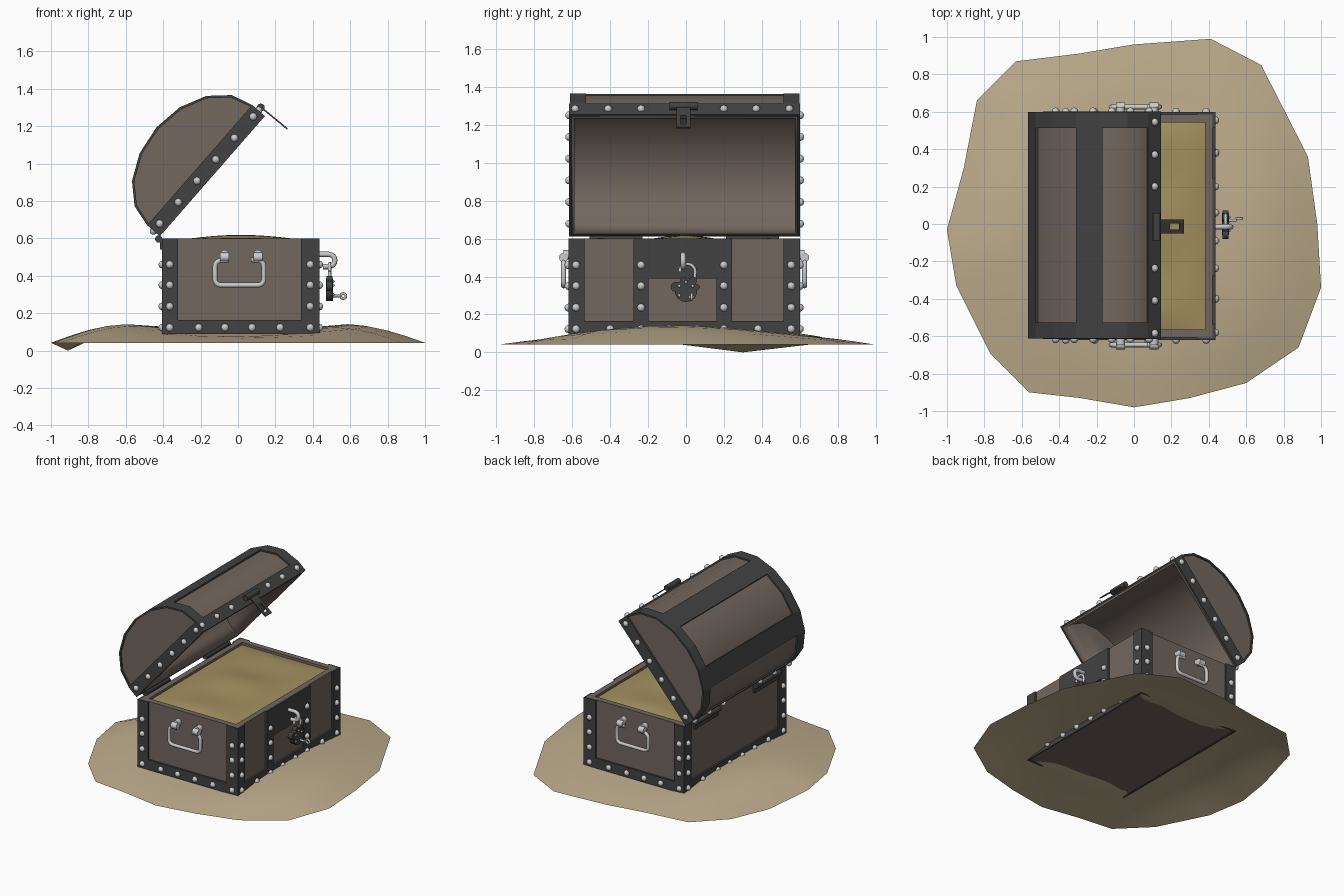
import bpy, bmesh
from math import sin, cos, pi, atan2, radians
from mathutils import Matrix, Vector

if "Cube" in bpy.data.objects:
    bpy.data.objects.remove(bpy.data.objects["Cube"])


def material(name, rgb):
    m = bpy.data.materials.new(name)
    m.diffuse_color = (*rgb, 1)
    m.use_nodes = True
    m.node_tree.nodes["Principled BSDF"].inputs["Base Color"].default_value = m.diffuse_color
    return m


WOOD = material("wood", (0.17, 0.135, 0.115))
IRON = material("iron", (0.055, 0.055, 0.055))
SAND = material("sand", (0.50, 0.41, 0.26))
GOLD = material("gold", (0.36, 0.28, 0.115))


def finish(bm, name, mat=None, smooth=None):
    bmesh.ops.recalc_face_normals(bm, faces=bm.faces)
    me = bpy.data.meshes.new(name)
    bm.to_mesh(me)
    bm.free()
    ob = bpy.data.objects.new(name, me)
    bpy.context.collection.objects.link(ob)
    if mat:
        me.materials.append(mat)
    if smooth:
        bpy.ops.object.select_all(action='DESELECT')
        ob.select_set(True)
        bpy.context.view_layer.objects.active = ob
        bpy.ops.object.shade_smooth_by_angle(angle=radians(smooth))
    return ob


def boxes(name, spans, mat=None):
    bm = bmesh.new()
    for x0, x1, y0, y1, z0, z1 in spans:
        bmesh.ops.create_cube(bm, size=1, matrix=Matrix.Translation(((x0+x1)/2, (y0+y1)/2, (z0+z1)/2))
                              @ Matrix.Diagonal((x1-x0, y1-y0, z1-z0, 1)))
    return finish(bm, name, mat)


def prism(bm, pts, y0, y1):
    a = [bm.verts.new((x, y0, z)) for x, z in pts]
    b = [bm.verts.new((x, y1, z)) for x, z in pts]
    n = len(pts)
    sides = [bm.faces.new((a[i], a[(i+1) % n], b[(i+1) % n], b[i])) for i in range(n)]
    bm.faces.new(a)
    bm.faces.new(b[::-1])
    return sides


def balls(name, places, r=0.021):
    bm = bmesh.new()
    for p in places:
        bmesh.ops.create_uvsphere(bm, u_segments=10, v_segments=6, radius=r, matrix=Matrix.Translation(p))
    return finish(bm, name, None, 50)


def rods(name, specs, mat=None, seg=12):
    # each spec: start, end, radius
    bm = bmesh.new()
    for p, q, r in specs:
        p, q = Vector(p), Vector(q)
        m = Matrix.Translation((p+q)/2) @ (q-p).to_track_quat('Z', 'Y').to_matrix().to_4x4()
        bmesh.ops.create_cone(bm, cap_ends=True, segments=seg, radius1=r, radius2=r, depth=(q-p).length, matrix=m)
    return finish(bm, name, mat, 40)


def tube(name, pts, r, mat=None, closed=False):
    c = bpy.data.curves.new(name, 'CURVE')
    c.dimensions, c.bevel_depth, c.bevel_resolution, c.use_fill_caps = '3D', r, 2, True
    s = c.splines.new('POLY')
    s.points.add(len(pts)-1)
    for p, co in zip(s.points, pts):
        p.co = (*co, 1)
    s.use_cyclic_u = closed
    s.use_smooth = True
    if mat:
        c.materials.append(mat)
    ob = bpy.data.objects.new(name, c)
    bpy.context.collection.objects.link(ob)
    return ob


def arc(cu, cv, r, a0, a1, n=8):
    return [(cu + r*cos(radians(a0+(a1-a0)*i/n)), cv + r*sin(radians(a0+(a1-a0)*i/n))) for i in range(n+1)]


X0, X1, Y0, Y1, Z0, Z1 = -0.405, 0.435, -0.62, 0.60, 0.09, 0.60
T = 0.014  # iron thickness

# sand mound: irregular outline scaled inwards in rings
outline = [(-1, -.03), (-.91, .3), (-.84, .66), (-.63, .87), (-.3, .91), (0, .96), (.41, .99), (.68, .85),
           (.93, .36), (.98, 0), (1, -.34), (.88, -.66), (.6, -.85), (.3, -.93), (0, -.98), (-.29, -.93),
           (-.56, -.9), (-.77, -.69), (-.95, -.33)]
bm = bmesh.new()
rings = []
for t in (1, .9, .8, .7, .6, .5, .4, .2):
    ring = []
    for i, (x, y) in enumerate(outline):
        edge = 0.0 if i == 1 else 0.042
        mid = 0.11 + 0.032*cos(2*atan2(y, x) + 0.15)
        z = edge + (mid-edge)*sin(pi/2*min(1, (1-t)/.42))
        if t < .55:
            z += (0.125-z)*min(1, (.6-t)/.2)
        ring.append(bm.verts.new((x*t, y*t, z)))
    rings.append(ring)
n = len(outline)
for a, b in zip(rings, rings[1:]):
    for i in range(n):
        bm.faces.new((a[i], b[i], b[(i+1) % n], a[(i+1) % n]))
bm.faces.new(rings[-1])
finish(bm, "sand_mound", SAND, 60)

# wooden box, open at the top
bm = bmesh.new()
sides = prism(bm, [(X0+T, Z0+.005), (X1-T, Z0+.005), (X1-T, Z1), (X0+T, Z1)], Y0+T, Y1-T)
bmesh.ops.delete(bm, geom=[sides[2]], context='FACES_ONLY')
box = finish(bm, "chest_box", WOOD)
mod = box.modifiers.new("walls", 'SOLIDIFY')
mod.thickness, mod.offset, mod.use_even_offset = 0.042, -1, True

# iron straps: corner plates, bottom bands, lock plate
W = 0.085
spans = []
for s in (0, 1):
    xa, xb = (X1-T, X1) if s else (X0, X0+T)
    ya, yb = (Y1-T, Y1) if s else (Y0, Y0+T)
    spans += [(xa, xb, Y0, Y0+W, Z0, Z1), (xa, xb, Y1-W, Y1, Z0, Z1), (xa, xb, Y0+W, Y1-W, Z0, .165),
              (X0+T, X0+W, ya, yb, Z0, Z1), (X1-W-.012, X1-T, ya, yb, Z0, Z1), (X0+W, X1-W-.012, ya, yb, Z0, .165)]
spans += [(X1-T, X1, -.277, -.197, .165, Z1), (X1-T, X1, .16, .243, .165, Z1), (X1-T, X1, -.197, .16, .39, Z1)]
boxes("iron_straps", spans, IRON)

# body studs
zs = (.46, .35, .236)
pl = []
for y in (Y0, Y1):
    pl += [(x, y, .123) for x in (-.365, -.21, -.07, .075, .225, .386)]
    pl += [(x, y, z) for x in (-.365, .386) for z in zs]
for x in (X0, X1):
    pl += [(x, y, .123) for y in (-.58, -.40, -.237, -.09, .06, .2, .38, .555)]
    pl += [(x, y, z) for y in ((-.58, .555) if x < 0 else (-.58, -.237, .2, .555)) for z in zs]
balls("body_studs", pl)

# heaped treasure inside
bm = bmesh.new()
bmesh.ops.create_grid(bm, x_segments=14, y_segments=20, size=1)
for v in bm.verts:
    u, w = v.co.x, v.co.y
    h = (cos(u*pi/2)*cos(w*pi/2))**.4 if abs(u) < .99 and abs(w) < .99 else 0
    v.co = (.015 + u*.37, -.01 + w*.56, .58 + .027*h + .012*h*cos(w*7)*cos(u*2))
finish(bm, "treasure_heap", GOLD, 60)

# lid, drawn closed in (u, n) and turned open about its back edge
A, B, RIM = 0.427, 0.307, 0.09
ux, uz = 0.658, 0.753


def place(u, n):
    return (-.418 + ux*u - uz*n, .611 + uz*u + ux*n)


def lid_pt(i, off):
    if i in (0, 10):
        u, n = (A + (A-off)*(1 if i == 0 else -1)), 0
    else:
        a = (i-1)*pi/8
        u, n = A + (A-off)*cos(a), RIM + (B-off)*sin(a)
    return place(u, n)


LY0, LY1 = -.612, .598
bm = bmesh.new()
sides = prism(bm, [lid_pt(i, .012) for i in range(11)], LY0+.01, LY1-.01)
bmesh.ops.delete(bm, geom=[sides[10]], context='FACES_ONLY')
lid = finish(bm, "lid_shell", WOOD, 40)
mod = lid.modifiers.new("thickness", 'SOLIDIFY')
mod.thickness, mod.offset = 0.02, -1

# lid iron: end arches, long rims, facet strips, end rims
bm = bmesh.new()
for i0, i1, ya, yb in ((1, 9, LY0, LY0+.085), (1, 9, LY1-.085, LY1), (0, 1, LY0, LY1), (9, 10, LY0, LY1),
                       (3, 4, LY0+.085, LY1-.085), (6, 7, LY0+.085, LY1-.085)):
    r = range(i0, i1+1)
    prism(bm, [lid_pt(i, 0) for i in r] + [lid_pt(i, .013) for i in reversed(r)], ya, yb)
for ya, yb in ((LY0-.004, LY0+.012), (LY1-.012, LY1+.004)):
    prism(bm, [place(*p) for p in ((0, 0), (2*A, 0), (2*A, RIM), (0, RIM))], ya, yb)
finish(bm, "lid_iron", IRON)

# lid studs
pl = []
for y in (LY0-.004, LY1+.004):
    for k in range(6):
        x, z = place(.05+.152*k, .045)
        pl.append((x, y, z))
for u in (0, 2*A):
    x, z = place(u, .045)
    pl += [(x, y, z) for y in (-.585, -.41, -.237, .2, .37, .545)]
balls("lid_studs", pl)

# back hinges
for k, y in enumerate((-.37, .35)):
    rods(f"hinge_barrel_{k}", [((-.424, y-.14, .597), (-.424, y+.14, .597), .02)], IRON)
    boxes(f"hinge_leaf_{k}", [(-.417, -.40, y-.14, y+.14, .54, .6)], IRON)

# hasp: knuckle and slotted tongue
rods("hasp_knuckle", [((.122, -.087, 1.3), (.122, .06, 1.3), .021)], IRON)
hasp = boxes("hasp_tongue", [(0, .08, -.038, .038, -.004, .004), (.08, .15, -.038, -.016, -.004, .004),
                             (.08, .15, .016, .038, -.004, .004), (.15, .178, -.038, .038, -.004, .004)], IRON)
hasp.matrix_world = Matrix.Translation((.127, -.013, 1.298)) @ Matrix.Rotation(radians(39.5), 4, 'Y')

# carrying handles on both ends
for name, y, s in (("front", Y0, -1), ("back", Y1, 1)):
    yo = y + s*.026
    path = [(-.05, .485)] + arc(-.09, .45, .033, 90, 180, 4) + arc(-.093, .38, .03, 180, 270, 4) \
        + arc(.108, .38, .03, 270, 360, 4) + arc(.105, .45, .033, 0, 90, 4) + [(.07, .485)]
    tube(f"{name}_handle", [(x, yo, z) for x, z in path], .013)
    rods(f"{name}_handle_mounts",
         [((x-.024, yo, .5), (x+.024, yo, .5), .024) for x in (-.072, .106)]
         + [((x, y-s*.02, .515), (x, yo, .515), .024) for x in (-.072, .106)])

# staple for the lock
tube("lock_staple", [(.42, -.015, .515)] + [(x, -.015, z) for x, z in arc(.485, .482, .033, 90, -90)]
     + [(.455, -.015, .449)], .014)

# open padlock with shackle
tube("padlock_shackle", [(.49, -.033, .425)] + [(.49, y, z) for y, z in arc(.008, .425, .041, 180, 0)]
     + [(.49, .045, .385), (.49, .03, .36)], .009)
rods("padlock_body", [((.47, 0, .325), (.508, 0, .325), .06)], IRON, 14)
rods("padlock_lugs", [((.472, y, z), (.506, y, z), r) for y, z, r in
                      ((-.055, .345, .026), (.035, .378, .022), (-.012, .38, .018), (.058, .345, .015))], IRON)
balls("padlock_rivets", [(.508, y, z) for y, z in ((-.035, .35), (.035, .35), (-.035, .3), (.035, .29), (0, .37))], .008)

# key in the lock
rods("key_stem", [((.5, .02, .292), (.548, .02, .292), .007)])
tube("key_bow", [(x, .03, z) for x, z in arc(.563, .292, .014, 0, 330, 11)], .007, None, True)
